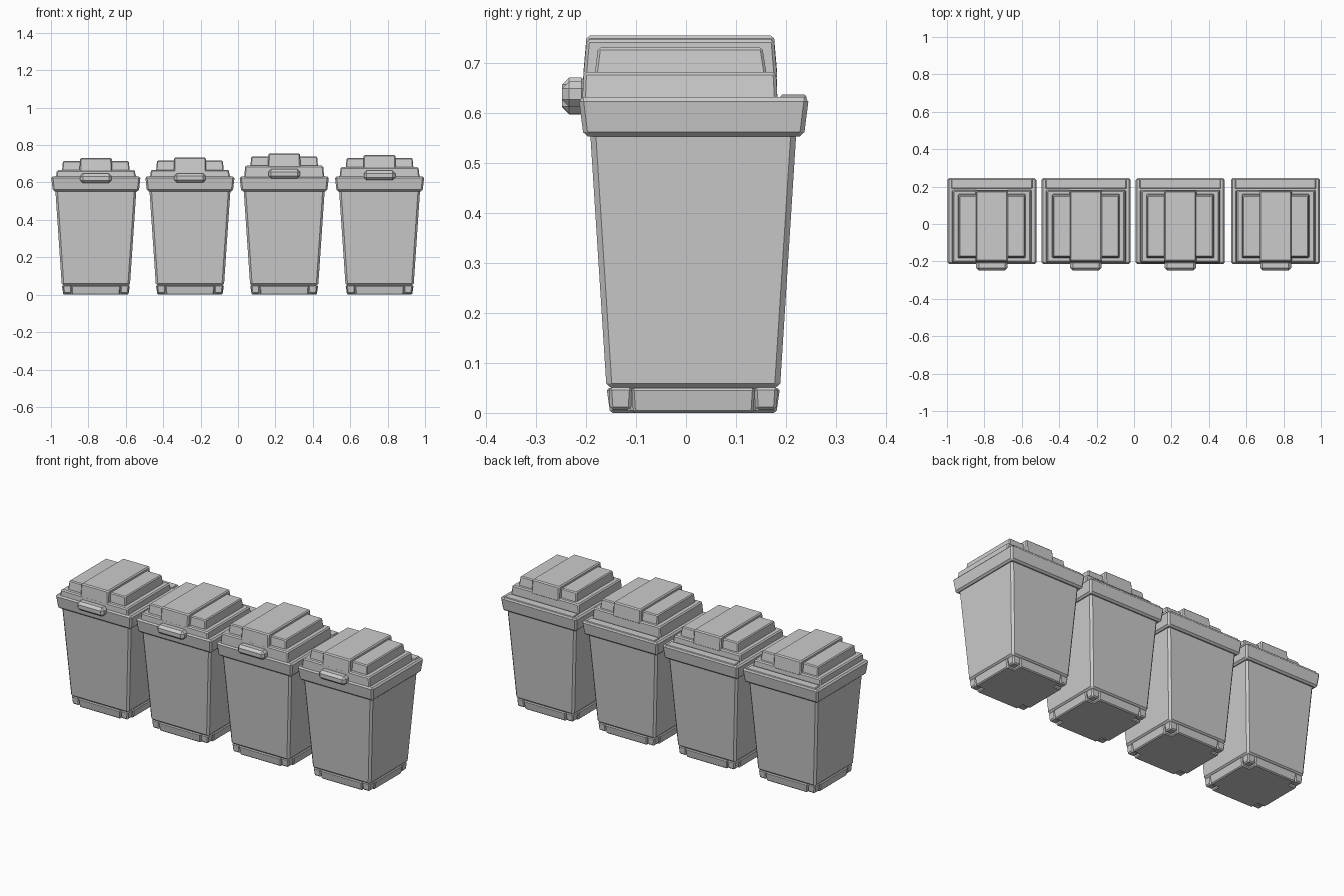
import bpy, bmesh

if "Cube" in bpy.data.objects:
    bpy.data.objects.remove(bpy.data.objects["Cube"])


def loft(name, lower, upper, z0, z1, bevel=0.0):
    """Closed solid between two matching outlines, with a one-step chamfer."""
    bm = bmesh.new()
    a = [bm.verts.new((x, y, z0)) for x, y in lower]
    b = [bm.verts.new((x, y, z1)) for x, y in upper]
    n = len(a)
    bm.faces.new(a[::-1])
    bm.faces.new(b)
    for i in range(n):
        j = (i + 1) % n
        bm.faces.new((a[i], a[j], b[j], b[i]))
    bmesh.ops.recalc_face_normals(bm, faces=bm.faces)
    mesh = bpy.data.meshes.new(name)
    bm.to_mesh(mesh)
    bm.free()
    ob = bpy.data.objects.new(name, mesh)
    bpy.context.collection.objects.link(ob)
    if bevel:
        mod = ob.modifiers.new("chamfer", "BEVEL")
        mod.width = bevel
        mod.segments = 1
        mod.limit_method = 'ANGLE'
    return ob


def rect(cx, hx, y0, y1):
    return [(cx - hx, y0), (cx + hx, y0), (cx + hx, y1), (cx - hx, y1)]


def plus(cx, hx, y0, y1, n):
    """Rectangle with a square notch of size n at each corner."""
    x0, x1 = cx - hx, cx + hx
    return [(x0 + n, y0), (x1 - n, y0), (x1 - n, y0 + n), (x1, y0 + n),
            (x1, y1 - n), (x1 - n, y1 - n), (x1 - n, y1), (x0 + n, y1),
            (x0 + n, y1 - n), (x0, y1 - n), (x0, y0 + n), (x0 + n, y0 + n)]


def bin_unit(i, cx, lift):
    def part(name, lower, upper, z0, z1, bevel):
        return loft(f"{name}_{i}", lower, upper, z0, z1, bevel)

    # tapered body
    part("bin_body", rect(cx, 0.182, -0.159, 0.188),
         rect(cx, 0.218, -0.193, 0.222), 0.048, 0.58, 0.011)
    # notched base
    part("bin_base", plus(cx, 0.174, -0.152, 0.181, 0.046),
         plus(cx, 0.182, -0.159, 0.188, 0.05), 0.0, 0.05, 0.005)
    # small corner feet sitting inside the notches
    for sx in (-1, 1):
        for side, y in (("front", -0.131), ("back", 0.160)):
            part(f"foot_{side}_{'left' if sx < 0 else 'right'}",
                 rect(cx + sx * 0.152, 0.021, y - 0.021, y + 0.021),
                 rect(cx + sx * 0.154, 0.024, y - 0.024, y + 0.024),
                 0.006, 0.052, 0.006)
    # flared rim with a raised hinge strip at the back
    part("rim", rect(cx, 0.23, -0.205, 0.236),
         rect(cx, 0.239, -0.215, 0.246), 0.553, 0.632, 0.009)
    part("hinge_strip", rect(cx, 0.22, 0.185, 0.243),
         rect(cx, 0.215, 0.19, 0.24), 0.62, 0.637, 0.003)
    # stepped lid: tier, wide block, raised centre strip
    part("lid_tier", rect(cx, 0.216, -0.208, 0.184),
         rect(cx, 0.208, -0.205, 0.18), 0.61, 0.666 + lift, 0.006)
    part("lid_block", rect(cx, 0.182, -0.184, 0.163),
         rect(cx, 0.176, -0.176, 0.153), 0.65 + lift, 0.715 + lift, 0.005)
    part("lid_strip", rect(cx, 0.087, -0.206, 0.183),
         rect(cx, 0.085, -0.199, 0.176), 0.65 + lift, 0.731 + lift, 0.006)
    # grip on the lid front
    part("lid_grip", rect(cx, 0.084, -0.248, -0.195),
         rect(cx, 0.084, -0.248, -0.195), 0.597 + lift, 0.647 + lift, 0.014)


# row of four bins, lids sitting at slightly different heights
for i, (cx, lift) in enumerate([(-0.76, 0.0), (-0.257, 0.002),
                                (0.247, 0.024), (0.757, 0.016)], 1):
    bin_unit(i, cx, lift)
